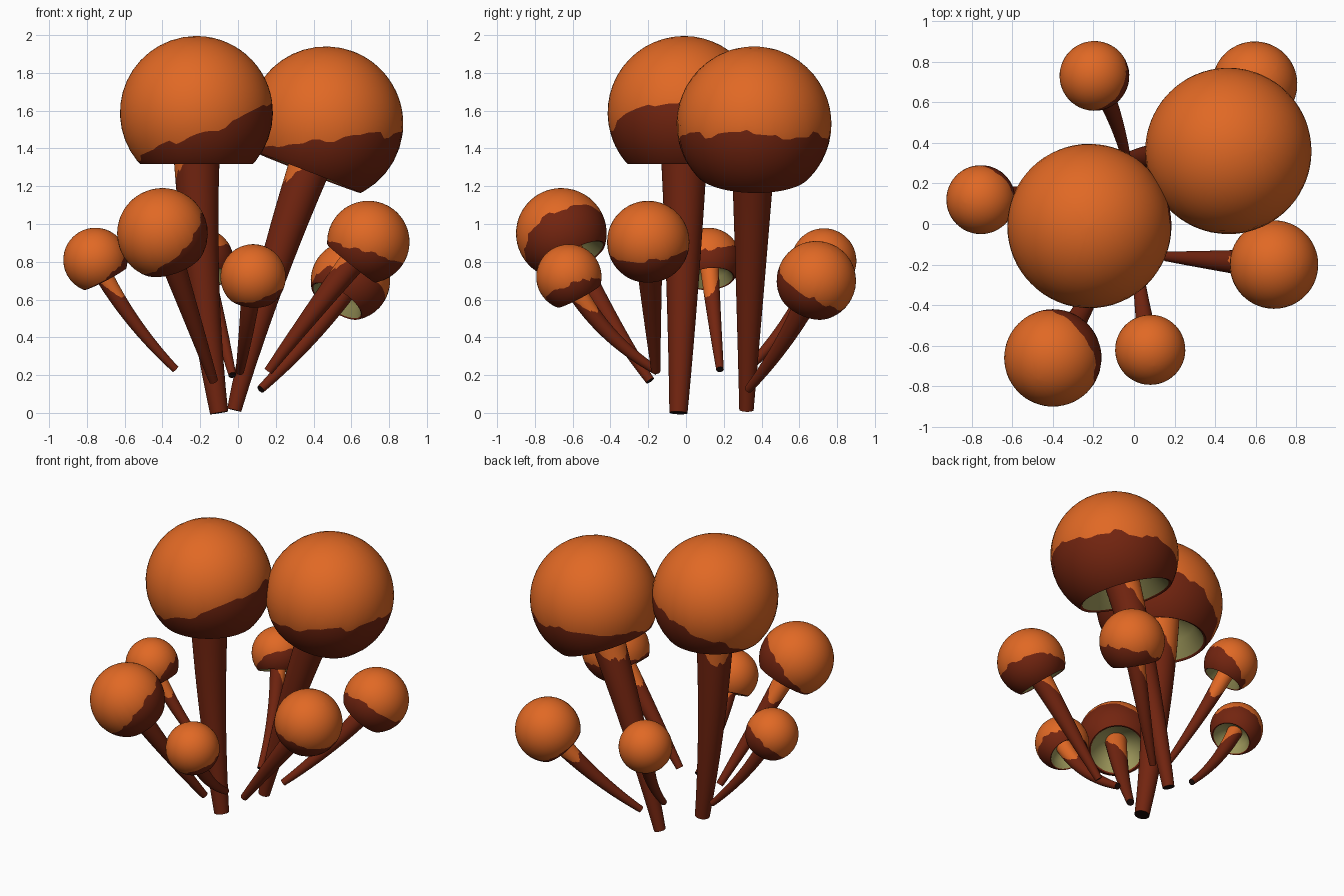
import bpy, bmesh, math, random
from mathutils import Vector

random.seed(4)
SEG = 64
UP = Vector((0, 0, 1))

if "Cube" in bpy.data.objects:
    bpy.data.objects.remove(bpy.data.objects["Cube"])


def material(name, rgb):
    mat = bpy.data.materials.new(name)
    mat.use_nodes = True
    col = (*rgb, 1)
    mat.diffuse_color = col
    mat.node_tree.nodes["Principled BSDF"].inputs["Base Color"].default_value = col
    return mat


ORANGE, BROWN, GILL, BLACK = range(4)
MATS = [material("orange", (0.75, 0.14, 0.018)),
        material("dark brown", (0.17, 0.018, 0.005)),
        material("olive gill", (0.36, 0.33, 0.11)),
        material("near black", (0.012, 0.004, 0.003))]


def ragged_edge(amount):
    """Uneven offsets around a ring, held over a few segments at a time."""
    out, value = [], 0
    while len(out) < SEG:
        value = 0.5 * value + random.uniform(-amount, amount)
        out += [value] * random.randint(1, 3)
    return out[:SEG]


def skin(name, rings, mats, close_start=None, close_end=None):
    """Join rings of points into a tube, with one material per band."""
    bm = bmesh.new()
    loops = [[bm.verts.new(p) for p in ring] for ring in rings]
    for low, high, mat in zip(loops, loops[1:], mats):
        for i in range(SEG):
            j = (i + 1) % SEG
            bm.faces.new((low[i], low[j], high[j], high[i])).material_index = mat
    if close_start is not None:
        bm.faces.new(loops[0][::-1]).material_index = close_start
    if close_end is not None:
        bm.faces.new(loops[-1]).material_index = close_end
    bmesh.ops.recalc_face_normals(bm, faces=bm.faces)
    mesh = bpy.data.meshes.new(name)
    bm.to_mesh(mesh)
    bm.free()
    obj = bpy.data.objects.new(name, mesh)
    bpy.context.collection.objects.link(obj)
    for mat in MATS:
        mesh.materials.append(mat)
    bpy.ops.object.select_all(action='DESELECT')
    obj.select_set(True)
    bpy.context.view_layer.objects.active = obj
    bpy.ops.object.shade_smooth_by_angle(angle=math.radians(40))


ANGLES = [math.tau * i / SEG for i in range(SEG)]


def make_cap(name, centre, r, axis, dark_dir, dark_level):
    rot = UP.rotation_difference(axis)
    jag = ragged_edge(0.07)
    bottom = math.acos(-0.64)

    def place(rad, h, a):
        return centre + rot @ (Vector((rad * math.cos(a), rad * math.sin(a), h)) * r)

    def flat(rad, h):
        return [place(rad, h, a) for a in ANGLES]

    # polar angle where the dark skirt meets the orange dome
    edge = [math.acos(max(-0.635, dark_level + 0.42 * math.cos(a - dark_dir) + j))
            for a, j in zip(ANGLES, jag)]
    # gilled underside, then the lip, the dark skirt and the dome
    rings = [flat(0.27, -0.22), flat(0.55, -0.38), flat(0.7, -0.65), flat(0.74, -0.67)]
    mats = [GILL, GILL, BROWN, BROWN]
    for k in range(6):
        rings.append([place(math.sin(t), math.cos(t), a) for a, t in
                      ((a, bottom + (e - bottom) * k / 5) for a, e in zip(ANGLES, edge))])
    mats += [BROWN] * 5
    for k in range(1, 15):
        rings.append([place(math.sin(t), math.cos(t), a) for a, t in
                      ((a, e + (0.02 - e) * k / 14) for a, e in zip(ANGLES, edge))])
    mats += [ORANGE] * 14
    skin(name, rings, mats, close_end=ORANGE)


def make_stem(name, base, tip, axis, r0, r1, tint_dir, tint_level, tint_swing):
    bend = tip - axis * (tip - base).length * 0.5
    jag = ragged_edge(0.015)
    edge = [min(0.995, tint_level - tint_swing * math.cos(a - tint_dir) + j)
            for a, j in zip(ANGLES, jag)]

    def point(t, a):
        pos = base * (1 - t) ** 2 + bend * 2 * t * (1 - t) + tip * t * t
        tangent = ((bend - base) * (1 - t) + (tip - bend) * t).normalized()
        rad = r0 + (r1 - r0) * t
        return pos + UP.rotation_difference(tangent) @ Vector(
            (rad * math.cos(a), rad * math.sin(a), 0))

    rings = [[point(e * k / 12, a) for a, e in zip(ANGLES, edge)] for k in range(13)]
    rings += [[point(e + (1 - e) * k / 3, a) for a, e in zip(ANGLES, edge)] for k in (1, 2, 3)]
    skin(name, rings, [BROWN] * 12 + [ORANGE] * 3, BLACK, ORANGE)


# name, cap centre, cap radius, lean, stem base, stem radii,
# dark side of cap (degrees), dark level, orange side of stem (degrees)
MUSHROOMS = [
    ("tall", (-.22, -.01, 1.59), .405, (0, 0, 1), (-.1, -.04, 0), (.048, .13), 10, -.22, 140),
    ("leaning", (.465, .36, 1.53), .41, (.36, .02, .93), (-.02, .32, .015), (.038, .12), 10, -.2, 160),
    ("front_right", (-.4, -.66, .95), .24, (-.3, -.45, .85), (-.13, -.19, .17), (.024, .07), 0, -.2, 120),
    ("front_small", (.08, -.62, .72), .173, (.1, -.45, .85), (.01, -.15, .22), (.022, .055), -20, -.5, 50),
    ("left", (.69, -.2, .905), .218, (.62, -.04, .78), (.16, -.16, .22), (.024, .075), 0, -.24, 150),
    ("back_left", (.595, .69, .7), .21, (.5, .35, .75), (.12, .33, .125), (.022, .065), -30, -.26, 150),
    ("back_small", (-.195, .73, .805), .172, (-.25, .4, .85), (-.03, .29, .2), (.02, .055), 0, -.28, 60),
    ("right_small", (-.755, .12, .81), .17, (-.45, -.08, .86), (-.33, .18, .23), (.02, .05), 70, -.28, -30),
]

for name, centre, r, lean, base, (r0, r1), dark, level, tint in MUSHROOMS:
    centre, base, axis = Vector(centre), Vector(base), Vector(lean).normalized()
    big = r > 0.3
    make_cap(name + "_cap", centre, r, axis, math.radians(dark), level)
    make_stem(name + "_stem", base, centre - axis * r * 0.2, axis, r0, r1,
              math.radians(tint), 0.87 if big else 0.84, 0.09 if big else 0.14)
